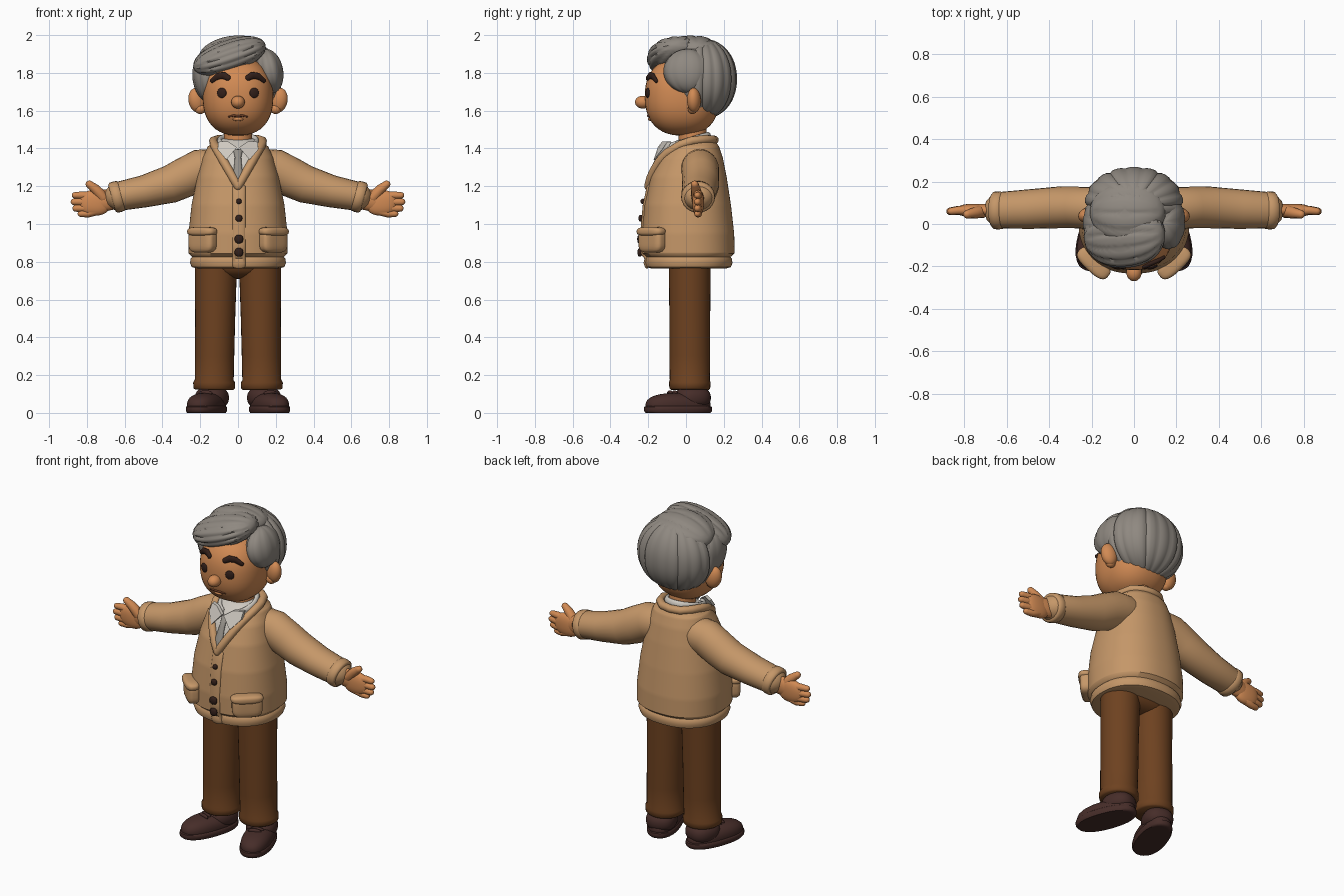
import bpy, bmesh, math
from mathutils import Vector, Euler

if "Cube" in bpy.data.objects:
    bpy.data.objects.remove(bpy.data.objects["Cube"])


def material(name, rgb):
    m = bpy.data.materials.new(name)
    m.diffuse_color = (*rgb, 1)
    m.use_nodes = True
    m.node_tree.nodes["Principled BSDF"].inputs["Base Color"].default_value = m.diffuse_color
    return m


SKIN = material("skin", (.64, .255, .088))
HAIR = material("grey hair", (.275, .248, .218))
KNIT = material("tan knit", (.56, .31, .14))
CLOTH = material("brown cloth", (.155, .054, .0145))
SHOE = material("dark leather", (.062, .026, .022))
SHIRT = material("off white", (.62, .585, .53))
TIE = material("tie grey", (.30, .28, .25))
DARK = material("dark brown", (.032, .014, .010))
LIP = material("lip brown", (.16, .05, .02))


def finish(name, bm, *mats):
    bmesh.ops.recalc_face_normals(bm, faces=bm.faces[:])
    for f in bm.faces:
        f.smooth = True
    me = bpy.data.meshes.new(name)
    bm.to_mesh(me)
    bm.free()
    for m in mats:
        me.materials.append(m)
    ob = bpy.data.objects.new(name, me)
    bpy.context.collection.objects.link(ob)
    bpy.context.view_layer.objects.active = ob
    ob.select_set(True)
    bpy.ops.object.shade_smooth_by_angle(angle=math.radians(50))
    ob.select_set(False)
    return ob


def blob(name, loc, radii, mat, rot=(0, 0, 0), p=2, groove=None, clamp=None, seg=32):
    """Superellipsoid; groove = (axis, lobes, depth), clamp = (zmin, zmax)."""
    bm = bmesh.new()
    bmesh.ops.create_uvsphere(bm, u_segments=seg, v_segments=seg // 2, radius=1)
    turn = Euler(rot).to_matrix()
    for v in bm.verts:
        c = v.co.normalized()
        k = sum(abs(a) ** p for a in c) ** (-1 / p)
        if groove:
            ax, lobes, depth = groove
            a, b = c[(ax + 1) % 3], c[(ax + 2) % 3]
            k *= 1 - depth * math.hypot(a, b) * (1 - abs(math.sin(lobes / 2 * math.atan2(b, a)))) ** 2
        v.co = turn @ Vector(c[i] * k * radii[i] for i in range(3)) + Vector(loc)
        if clamp:
            v.co.z = min(max(v.co.z, clamp[0]), clamp[1])
    return finish(name, bm, mat)


def tube(name, pts, radii, mat, ref=(0, 1, 0), n=24, rounded=True):
    """Loft of ellipses along a path; each radius is a number or (side, up)."""
    pts = [Vector(p) for p in pts]
    radii = [r if isinstance(r, tuple) else (r, r) for r in radii]
    rings = []
    last = len(pts) - 1
    for i, (p, r) in enumerate(zip(pts, radii)):
        t = (pts[min(i + 1, last)] - pts[max(i - 1, 0)]).normalized()
        side = t.cross(Vector(ref)).normalized()
        up = side.cross(t)
        ring = [(p, r, side, up)]
        if rounded and i in (0, last):
            d = (-1 if i == 0 else 1) * min(r) * t
            ends = [(p + d * math.sin(a), (r[0] * math.cos(a), r[1] * math.cos(a)), side, up)
                    for a in (.5, 1.0, 1.4)]
            ring = ends[::-1] + ring if i == 0 else ring + ends
        rings += ring
    bm = bmesh.new()
    loops = [[bm.verts.new(p + s * r[0] * math.cos(k * math.tau / n) + u * r[1] * math.sin(k * math.tau / n))
              for k in range(n)] for p, r, s, u in rings]
    for a, b in zip(loops, loops[1:]):
        for k in range(n):
            bm.faces.new((a[k], a[(k + 1) % n], b[(k + 1) % n], b[k]))
    bm.faces.new(loops[0])
    bm.faces.new(loops[-1])
    return finish(name, bm, mat)


# Cardigan body profile: height, half width, front y, back y
BODY = [(.765, .215, -.185, .215), (.772, .245, -.208, .238), (.795, .254, -.216, .246),
        (.818, .25, -.212, .242), (.826, .243, -.208, .236), (.845, .262, -.232, .258),
        (.95, .262, -.234, .255), (1.1, .246, -.22, .238), (1.25, .216, -.187, .215),
        (1.35, .188, -.143, .195), (1.41, .16, -.095, .175), (1.44, .12, -.055, .155),
        (1.455, .07, -.01, .12)]
P = 2.25


def body(z):
    for a, b in zip(BODY, BODY[1:]):
        if z <= b[0]:
            t = max(0, (z - a[0]) / (b[0] - a[0]))
            return [u + (v - u) * t for u, v in zip(a, b)][1:]
    return BODY[-1][1:]


def front_y(x, z):
    w, f, b = body(z)
    return (f + b) / 2 - (b - f) / 2 * max(0, 1 - abs(x / w) ** P) ** (1 / P)


# Cardigan body, with the shirt showing inside the neckline
bm = bmesh.new()
levels = sorted({r[0] for r in BODY} | {.85 + .0125 * i for i in range(48)})
N = 96
loops = []
for z in levels:
    w, f, b = body(z)
    ring = []
    for k in range(N):
        c, s = math.cos(k * math.tau / N), math.sin(k * math.tau / N)
        ring.append(bm.verts.new((w * math.copysign(abs(c) ** (2 / P), c),
                                  (f + b) / 2 + (b - f) / 2 * math.copysign(abs(s) ** (2 / P), s), z)))
    loops.append(ring)
for a, b in zip(loops, loops[1:]):
    for k in range(N):
        face = bm.faces.new((a[k], a[(k + 1) % N], b[(k + 1) % N], b[k]))
        c = face.calc_center_median()
        if c.y < .03 and abs(c.x) < .125 * (c.z - 1.2) / .22:
            face.material_index = 1
bm.faces.new(loops[0])
bm.faces.new(loops[-1])
finish("cardigan_body", bm, KNIT, SHIRT)

# Ribbed front edge
zs = [.775, .795, .82, .845, .9, 1, 1.1, 1.15, 1.2]
tube("button_band", [(.005, front_y(0, z) + .002, z) for z in zs], [(.034, .011)] * len(zs), KNIT)
for s in (-1, 1):
    v = [(s * .127 * t, front_y(.127 * t, 1.2 + .22 * t), 1.2 + .22 * t) for t in (0, .2, .4, .6, .8, 1)]
    v += [(s * .13, .03, 1.44), (s * .105, .1, 1.448), (s * .06, .14, 1.446), (0, .15, 1.445)]
    tube("neck_trim", v, [.023] * len(v), KNIT, ref=(0, 0, 1), n=16)

# Buttons
for z, r in ((1.12, .014), (1.03, .018), (.92, .023), (.85, .023)):
    blob("button", (.005, front_y(0, z) - .012, z), (r, .013, r), DARK, p=2.5, seg=16)

# Shirt collar and tie
arc = [math.radians(-65 + i * 310 / 20) for i in range(21)]
ring = [(.098 * math.cos(a), .005 + .112 * math.sin(a), 1.425 + .032 * math.sin(a)) for a in arc]
tube("shirt_collar", ring, [(.016, .03)] * len(ring), SHIRT, ref=(0, 0, 1), n=16)
for s in (-1, 1):
    bm = bmesh.new()
    flap = [(.006, -.142, 1.405), (.055, -.118, 1.438), (.105, -.09, 1.435), (.108, -.118, 1.395), (.062, -.163, 1.34)]
    front = [bm.verts.new((s * x, y - .008, z)) for x, y, z in flap]
    back = [bm.verts.new((s * x, y + .014, z)) for x, y, z in flap]
    bm.faces.new(front)
    bm.faces.new(back)
    for i in range(5):
        j = (i + 1) % 5
        bm.faces.new((front[i], front[j], back[j], back[i]))
    finish("collar_flap", bm, SHIRT)
tie = [(1.385, .024), (1.355, .017), (1.33, .018), (1.27, .025), (1.205, .028)]
tube("tie", [(0, front_y(0, z) - .006, z) for z, r in tie], [(r, .011) for z, r in tie], TIE)

for s in (-1, 1):
    # Sleeve and cuff
    arm = [(.1, .07, 1.30), (.2, .075, 1.288), (.28, .078, 1.247), (.36, .078, 1.21),
           (.5, .07, 1.172), (.63, .065, 1.147)]
    tube("sleeve", [(s * x, y, z) for x, y, z in arm],
         [(.1, .1), (.108, .1), (.106, .098), (.1, .098), (.085, .093), (.077, .086)], KNIT)
    cuff = [(.612, .076), (.62, .087), (.64, .09), (.66, .088), (.668, .078), (.664, .055)]
    tube("cuff", [(s * x, .064, 1.152 - .28 * (x - .612)) for x, r in cuff],
         [(r * .93, r) for x, r in cuff], KNIT, rounded=False)

    # Hand
    tube("wrist", [(s * .62, .064, 1.14), (s * .73, .064, 1.12)], [(.054, .036), (.058, .03)], SKIN)
    blob("palm", (s * .758, .064, 1.112), (.083, .031, .068), SKIN, p=2.3)
    for x, z, r in ((.863, 1.152, .02), (.868, 1.117, .021), (.859, 1.083, .021), (.832, 1.054, .02)):
        tube("finger", [(s * .75, .064, 1.112 + (z - 1.11) * .75), (s * (x - .035), .064, z), (s * x, .06, z)],
             [.025, r, r * .85], SKIN, n=12)
    tube("thumb", [(s * .715, .06, 1.14), (s * .755, .052, 1.185), (s * .787, .046, 1.21)],
         [.032, .026, .02], SKIN, n=12)

    # Patch pocket with rolled top
    turn = (0, 0, s * .75)
    blob("pocket", (s * .188, -.18, .912), (.085, .036, .064), KNIT, rot=turn, p=4)
    blob("pocket_flap", (s * .190, -.185, .96), (.092, .042, .025), KNIT, rot=turn, p=3)

    # Trouser leg with turned hem
    leg = [(.122, .1, .1), (.13, .11, .108), (.16, .111, .11), (.175, .103, .106), (.3, .104, .108),
           (.5, .106, .108), (.7, .110, .11), (.8, .112, .11)]
    tube("trouser_leg", [(s * (.127 - .015 * (z - .1)), .02, z) for z, a, b in leg],
         [(a, b) for z, a, b in leg], CLOTH, rounded=False, n=32)

    # Shoe
    turn = (0, 0, s * .33)
    blob("shoe_sole", (s * .167, -.042, .02), (.09, .187, .06), SHOE, rot=turn, p=2.3, clamp=(0, .036))
    blob("shoe_upper", (s * .167, -.042, .04), (.084, .178, .066), SHOE, rot=turn, p=2.4, clamp=(.01, 1))
    blob("shoe_ankle", (s * .138, .035, .08), (.086, .095, .062), SHOE, rot=turn, p=2.4)
    for y in (-.06, -.085):
        blob("shoe_lace", (s * .172, y, .105), (.04, .01, .014), SHOE, rot=turn, seg=12)

blob("trouser_seat", (0, .02, .8), (.215, .115, .09), CLOTH, p=2.4)

# Head
HC, HR, HP = Vector((0, -.02, 1.675)), (.187, .198, .207), 2.35


def face_y(x, z):
    k = 1 - abs(x / HR[0]) ** HP - abs((z - HC.z) / HR[2]) ** HP
    return HC.y - HR[1] * max(0, k) ** (1 / HP)


tube("neck", [(0, .035, 1.38), (0, .035, 1.54)], [.076, .074], SKIN)
blob("head", HC, HR, SKIN, p=HP, seg=48)
blob("nose", (0, -.228, 1.645), (.036, .042, .034), SKIN)
for s in (-1, 1):
    blob("ear", (s * .216, .042, 1.655), (.047, .036, .066), SKIN, rot=(0, s * .2, s * -.25))
    blob("ear_lobe", (s * .2, .035, 1.61), (.03, .026, .028), SKIN, seg=16)
    blob("eye", (s * .086, face_y(.086, 1.694), 1.694), (.026, .009, .027), DARK, rot=(0, 0, s * .3), seg=20)
    brow = [(.05, 1.772), (.075, 1.786), (.105, 1.782), (.138, 1.757)]
    tube("eyebrow", [(s * x, face_y(x, z) - .004, z) for x, z in brow],
         [(.015, .01), (.02, .012), (.019, .012), (.013, .009)], DARK, n=12)
mouth = [(-.05, 1.568), (-.025, 1.574), (0, 1.572), (.025, 1.574), (.05, 1.568)]
tube("mouth", [(x, face_y(x, z), z) for x, z in mouth], [.004, .006, .006, .006, .004], LIP, n=10)
blob("lower_lip", (0, face_y(0, 1.556) + .006, 1.556), (.03, .014, .011), SKIN, seg=16)

# Hair: back cap, side masses and swept fringe, all with strand grooves
blob("hair_back", (0, .088, 1.768), (.233, .182, .212), HAIR, p=2.1, groove=(2, 18, .05), seg=96)
blob("hair_side_left", (-.163, .005, 1.775), (.078, .125, .13), HAIR, rot=(0, -.12, 0), groove=(2, 9, .05), seg=48)
blob("hair_side_right", (.165, .01, 1.81), (.075, .13, .118), HAIR, rot=(0, -.2, 0), groove=(2, 9, .05), seg=48)
blob("hair_fringe", (-.045, -.055, 1.888), (.2, .152, .086), HAIR, rot=(.08, -.33, .08),
     p=2.15, groove=(0, 13, .09), seg=64)
blob("hair_crown", (-.03, .06, 1.9), (.18, .16, .094), HAIR, rot=(-.15, -.15, 0), groove=(0, 11, .07), seg=64)
